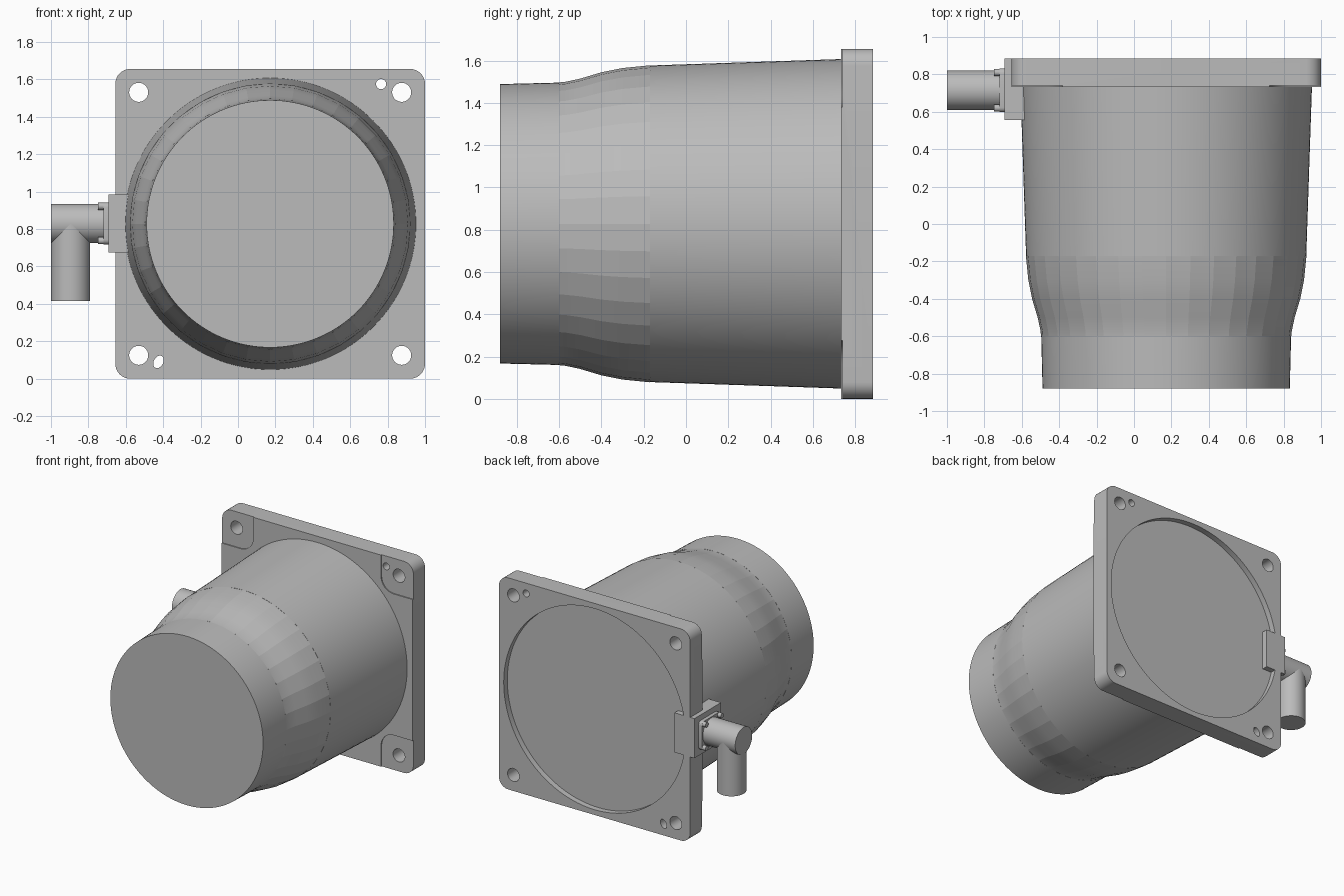
import bpy, bmesh
from math import pi, sin, cos, radians
from mathutils import Matrix, Vector

cube = bpy.data.objects.get("Cube")
if cube:
    bpy.data.objects.remove(cube, do_unlink=True)

grey = bpy.data.materials.new("light grey metal")
grey.use_nodes = True
grey.diffuse_color = (0.5, 0.5, 0.5, 1)
grey.node_tree.nodes["Principled BSDF"].inputs["Base Color"].default_value = (0.5, 0.5, 0.5, 1)

CX, CZ = 0.172, 0.828          # housing axis
HALF = 0.828                   # half width of the flange plate
FRONT, BACK = 0.733, 0.885     # plate faces


def finish(name, bm, angle=30):
    bmesh.ops.recalc_face_normals(bm, faces=bm.faces)
    mesh = bpy.data.meshes.new(name)
    bm.to_mesh(mesh)
    bm.free()
    mesh.materials.append(grey)
    mesh.shade_smooth()
    mesh.set_sharp_from_angle(angle=radians(angle))
    ob = bpy.data.objects.new(name, mesh)
    bpy.context.collection.objects.link(ob)
    return ob


def prism(name, outline, y0, y1):
    """Extrude an (x, z) outline along y."""
    bm = bmesh.new()
    face = bm.faces.new([bm.verts.new((x, y0, z)) for x, z in outline])
    out = bmesh.ops.extrude_face_region(bm, geom=[face])["geom"]
    verts = [v for v in out if isinstance(v, bmesh.types.BMVert)]
    bmesh.ops.translate(bm, verts=verts, vec=(0, y1 - y0, 0))
    return finish(name, bm)


def rounded_square(x, z, half, r, steps=8):
    pts = []
    for q in range(4):
        mid = pi / 4 + q * pi / 2
        ox = x + (half - r) * (1 if cos(mid) > 0 else -1)
        oz = z + (half - r) * (1 if sin(mid) > 0 else -1)
        for i in range(steps + 1):
            a = q * pi / 2 + i / steps * pi / 2
            pts.append((ox + r * cos(a), oz + r * sin(a)))
    return pts


def ellipse(x, z, rx, rz, tilt=0, n=32):
    turn = Matrix.Rotation(tilt, 2)
    pts = [turn @ Vector((rx * cos(2 * pi * i / n), rz * sin(2 * pi * i / n))) for i in range(n)]
    return [(x + p.x, z + p.y) for p in pts]


def revolve(name, profile, n, angle=30):
    """Turn (y, radius) points about the housing axis, closing both ends."""
    bm = bmesh.new()
    rings = [[bm.verts.new((x, y, z)) for x, z in ellipse(CX, CZ, r, r, 0, n)] for y, r in profile]
    for a, b in zip(rings, rings[1:]):
        for i in range(n):
            j = (i + 1) % n
            bm.faces.new((a[i], a[j], b[j], b[i]))
    bm.faces.new(rings[0])
    bm.faces.new(rings[-1])
    return finish(name, bm, angle)


def cut(target, cutters):
    for c in cutters:
        mod = target.modifiers.new("cut", "BOOLEAN")
        mod.object, mod.operation, mod.solver = c, "DIFFERENCE", "EXACT"
    graph = bpy.context.evaluated_depsgraph_get()
    mesh = bpy.data.meshes.new_from_object(target.evaluated_get(graph))
    target.modifiers.clear()
    target.data = mesh
    mesh.set_sharp_from_angle(angle=radians(30))
    for c in cutters:
        bpy.data.objects.remove(c, do_unlink=True)


def cylinder(name, start, end, r, n=48):
    a, b = Vector(start), Vector(end)
    bm = bmesh.new()
    turn = (b - a).to_track_quat("Z", "Y").to_matrix().to_4x4()
    bmesh.ops.create_cone(bm, cap_ends=True, segments=n, radius1=r, radius2=r,
                          depth=(b - a).length, matrix=Matrix.Translation((a + b) / 2) @ turn)
    return finish(name, bm)


def box(name, low, high, bevel=0):
    lo, hi = Vector(low), Vector(high)
    bm = bmesh.new()
    bmesh.ops.create_cube(bm, size=1, matrix=Matrix.Translation((lo + hi) / 2) @ Matrix.Diagonal((*(hi - lo), 1)))
    if bevel:
        edges = [e for e in bm.edges if abs(e.verts[0].co.x - e.verts[1].co.x) > 0.001]
        bmesh.ops.bevel(bm, geom=edges, offset=bevel, segments=4, affect="EDGES", profile=0.5)
    return finish(name, bm)


# Square mounting plate with round rear recess, corner pockets and bolt holes
plate = prism("mounting_plate", rounded_square(CX, CZ, HALF, 0.08), FRONT, BACK)
cutters = [prism("recess_cutter", ellipse(CX, CZ, 0.787, 0.787, 0, 128), BACK - 0.045, BACK + 0.1)]
for sx in (-1, 1):
    for sz in (-1, 1):
        x, z = CX + sx * HALF, CZ + sz * HALF
        cutters.append(prism("pocket_cutter", rounded_square(x, z, 0.275, 0.11), FRONT - 0.1, FRONT + 0.008))
        x, z = CX + sx * 0.703, CZ + sz * 0.703
        cutters.append(prism("bolt_hole_cutter", ellipse(x, z, 0.051, 0.051), FRONT - 0.1, BACK + 0.1))
cutters.append(prism("pin_hole_cutter", ellipse(0.765, 1.575, 0.027, 0.027), FRONT - 0.1, BACK + 0.1))
cutters.append(prism("slot_hole_cutter", ellipse(-0.425, 0.09, 0.025, 0.036, -0.5), FRONT - 0.1, BACK + 0.1))
cut(plate, cutters)

# Tapered barrel, faceted shoulder and front spigot
revolve("barrel", [(-0.17, 0.749), (0.78, 0.781)], 128)
revolve("shoulder", [(-0.6, 0.669), (-0.57, 0.672), (-0.5, 0.687), (-0.4, 0.717),
                     (-0.3, 0.737), (-0.17, 0.75)], 36, 8.5)
revolve("front_spigot", [(-0.88, 0.661), (-0.6, 0.668)], 128)

# Side port: block, bolted flange and elbow pipe
PY, PZ = 0.715, 0.83
box("port_block", (-0.692, 0.555, 0.675), (-0.52, BACK, 0.985))
box("port_flange", (-0.72, PY - 0.117, PZ - 0.112), (-0.68, PY + 0.117, PZ + 0.112), 0.025)
for sy in (-1, 1):
    for sz in (-1, 1):
        y, z = PY + sy * 0.095, PZ + sz * 0.092
        cylinder("flange_bolt", (-0.748, y, z), (-0.7, y, z), 0.019, 16)
cylinder("port_pipe", (-1, PY, PZ), (-0.69, PY, PZ), 0.105)
cylinder("down_pipe", (-0.895, PY, PZ), (-0.895, PY, 0.415), 0.105)
